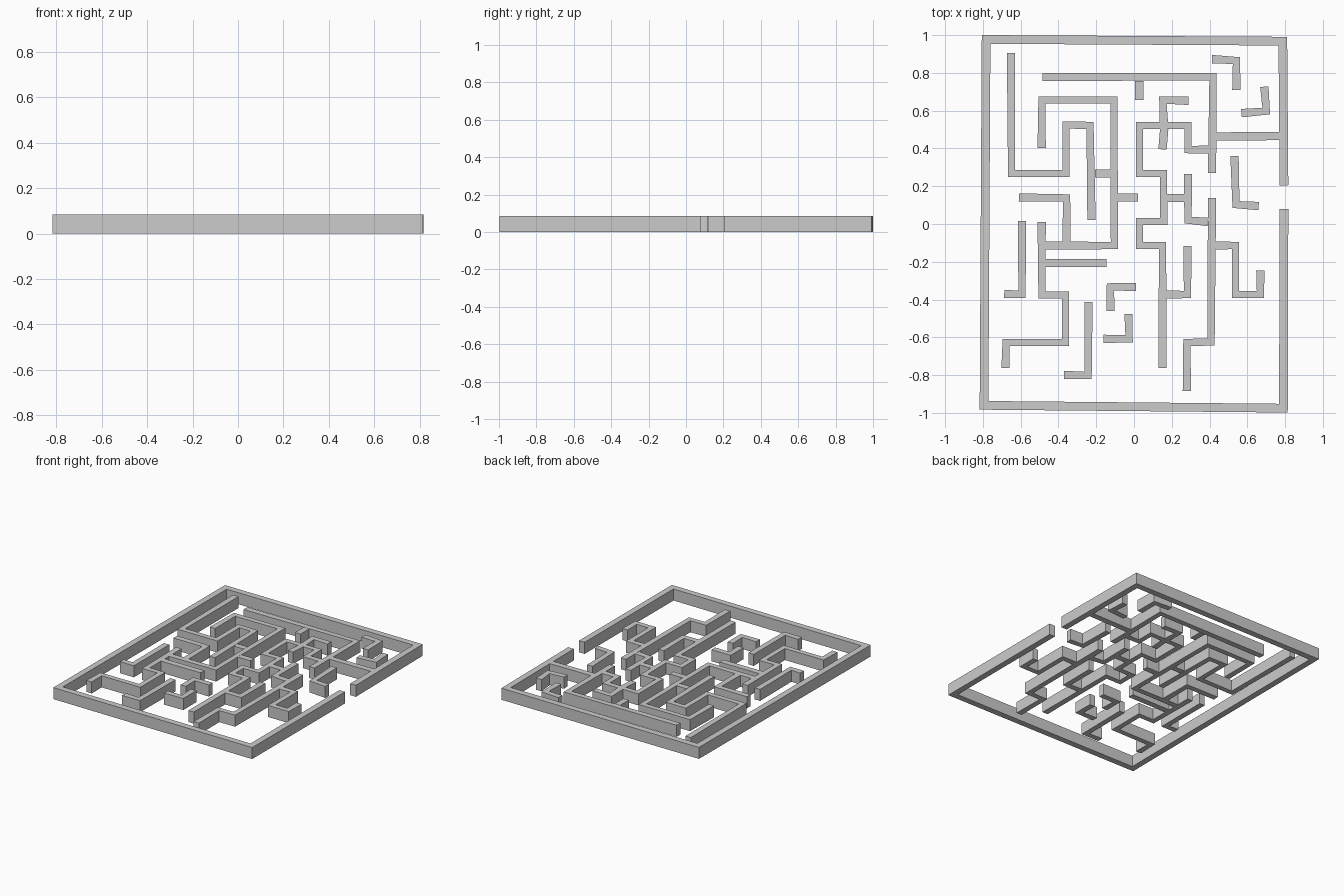
import bpy, bmesh
from mathutils import Vector

if "Cube" in bpy.data.objects:
    bpy.data.objects.remove(bpy.data.objects["Cube"])

HEIGHT = 0.085


def wall(name, points, end=0.044, mid=0.038):
    """Upright wall along a centre line, mitred at the corners, slightly wider at the ends."""
    pts = [Vector(p) for p in points]
    last = len(pts) - 1
    dirs = [(pts[i + 1] - pts[i]).normalized() for i in range(last)]
    bm = bmesh.new()
    rings = []
    for i, p in enumerate(pts):
        a, b = dirs[max(i - 1, 0)], dirs[min(i, last - 1)]
        na, nb = Vector((-a.y, a.x)), Vector((-b.y, b.x))
        width = end if i in (0, last) else mid
        off = (na + nb) / (1 + na.dot(nb)) * width / 2
        l, r = p + off, p - off
        rings.append([bm.verts.new((q.x, q.y, z))
                      for q, z in ((l, 0), (r, 0), (r, HEIGHT), (l, HEIGHT))])
    for u, v in zip(rings, rings[1:]):
        for k in range(4):
            n = (k + 1) % 4
            bm.faces.new((u[k], u[n], v[n], v[k]))
    bm.faces.new(rings[0])
    bm.faces.new(rings[-1])
    bmesh.ops.recalc_face_normals(bm, faces=bm.faces)
    mesh = bpy.data.meshes.new(name)
    bm.to_mesh(mesh)
    bm.free()
    obj = bpy.data.objects.new(name, mesh)
    bpy.context.collection.objects.link(obj)


# Outer frame with the entrance gap on the right
wall("outer_wall", [(.794, .205), (.788, .968), (-.783, .977), (-.794, -.96),
                    (.791, -.975), (.794, .079)], .046, .046)

# Left half of the maze
wall("left_long_wall", [(-.651, .905), (-.648, .267), (-.36, .267), (-.36, .524),
                        (-.233, .522), (-.225, .021)])
wall("left_link", [(-.206, .267), (-.125, .267)])
wall("left_spiral", [(-.489, .402), (-.487, .656), (-.106, .656),
                     (-.104, -.114), (-.468, -.114)])
wall("spiral_stub", [(-.085, .14), (.02, .14)])
wall("left_hook", [(-.61, .14), (-.357, .138), (-.357, -.095)])
wall("lower_left_wall", [(-.489, .011), (-.487, -.376), (-.362, -.376),
                         (-.362, -.627), (-.677, -.627), (-.68, -.762)])
wall("lower_left_branch", [(-.468, -.206), (-.145, -.206)])
wall("left_corner", [(-.593, .016), (-.593, -.373), (-.687, -.37)])
wall("bottom_corner", [(-.241, -.413), (-.243, -.802), (-.37, -.799)])
wall("small_corner_upper", [(-.124, -.46), (-.125, -.333), (.011, -.333)])
wall("small_corner_lower", [(-.161, -.608), (-.026, -.608), (-.029, -.476)])

# Top and upper right
wall("top_wall", [(-.484, .778), (.418, .78), (.413, .27)])
wall("top_stub", [(.028, .757), (.028, .656)])
wall("right_link", [(.431, .463), (.77, .466)])
wall("top_right_corner", [(.413, .873), (.542, .865), (.542, .71)])
wall("right_upper_corner", [(.569, .587), (.70, .598), (.69, .727)])
wall("right_middle_corner", [(.532, .36), (.54, .103), (.66, .095)])

# Winding centre wall and its branches
wall("centre_wall", [(.394, .394), (.286, .394), (.286, .521), (.029, .521),
                     (.029, .267), (.156, .267), (.158, .013), (.029, .013),
                     (.029, -.114), (.151, -.114), (.151, -.762)])
wall("centre_upper_branch", [(.158, .54), (.153, .656), (.288, .652)])
wall("centre_stub", [(.16, .503), (.151, .395)])
wall("centre_link", [(.175, .138), (.268, .138)])
wall("centre_lower_branch", [(.17, -.373), (.283, -.373), (.283, -.116)])

# Right half
wall("right_hook", [(.286, .265), (.286, .021), (.39, .011)])
wall("right_long_wall", [(.413, .138), (.408, -.625), (.28, -.627), (.28, -.884)])
wall("right_branch", [(.428, -.114), (.537, -.114), (.537, -.373),
                      (.669, -.373), (.669, -.246)])
